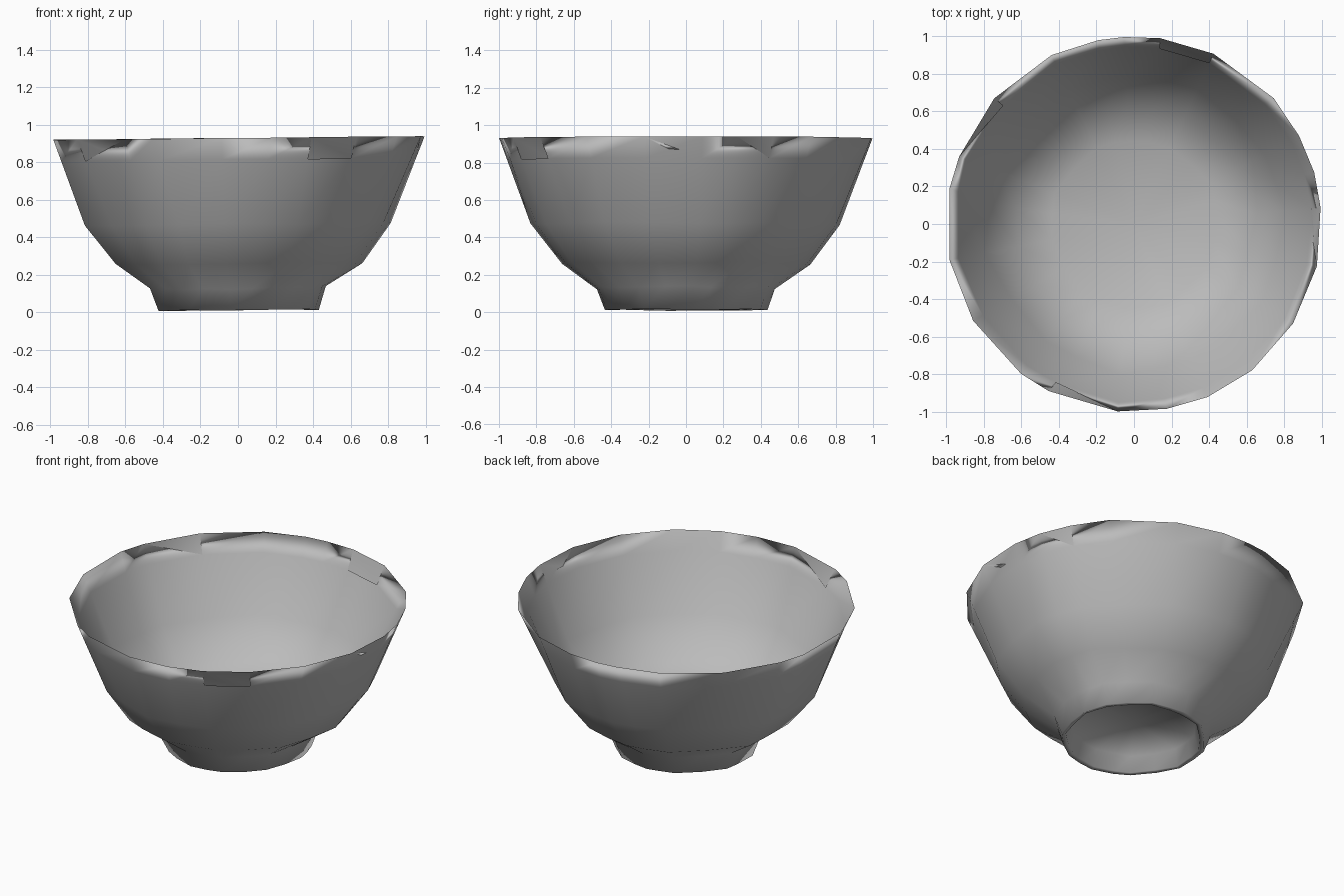
import bpy, bmesh, math, random
from mathutils import Vector

if "Cube" in bpy.data.objects:
    bpy.data.objects.remove(bpy.data.objects["Cube"])

random.seed(4)
clay = bpy.data.materials.new("grey clay")
clay.diffuse_color = (0.5, 0.5, 0.5, 1)
clay.use_nodes = True
clay.node_tree.nodes["Principled BSDF"].inputs["Base Color"].default_value = clay.diffuse_color

# Uneven rim corners, in degrees, counter-clockwise from the right side
ANGLES = [5, 16, 28, 42, 65, 82, 93, 101, 116, 138, 159, 169,
          191, 211, 233, 243, 265, 280, 293, 309, 328, 347]
N = len(ANGLES)


def ring(radius, z, jitter, coarse=0.6):
    """One hand-made ring; every other point is pulled toward its neighbours' chord."""
    pts = []
    for a in ANGLES:
        r = radius * (1 + random.uniform(-jitter, jitter))
        t = math.radians(a)
        x = r * math.cos(t)
        pts.append(Vector((x, r * math.sin(t), z + 0.01 * x + random.uniform(-jitter, jitter) * 0.4)))
    for i in range(1, N, 2):
        pts[i] = pts[i].lerp((pts[i - 1] + pts[(i + 1) % N]) / 2, coarse)
    return pts


def skin(bm, rim, profile, hub_z, chips, inward):
    """Hang a wall from the shared rim; chips lists rim columns left partly open."""
    layers = [ring(*p) for p in profile]
    # Chip line, a quarter of the way down the straight upper wall
    layers.insert(0, [v.co.lerp(p, 0.25) for v, p in zip(rim, layers[0])])
    rings = [rim] + [[bm.verts.new(p) for p in layer] for layer in layers]
    hub = bm.verts.new((0, 0, hub_z))
    faces = []
    for k, (high, low) in enumerate(zip(rings, rings[1:])):
        for i in range(N):
            j = (i + 1) % N
            chip = chips.get(i) if k == 0 else None
            if chip == "left":
                faces.append((low[i], low[j], high[j]))
            elif chip == "right":
                faces.append((low[i], low[j], high[i]))
            elif chip is None:
                faces.append((low[i], low[j], high[j], high[i]))
    for i in range(N):
        faces.append((rings[-1][(i + 1) % N], rings[-1][i], hub))
    for f in faces:
        bm.faces.new(f[::-1] if inward else f).smooth = True


bm = bmesh.new()
rim = [bm.verts.new(p) for p in ring(1.0, 0.93, 0.003, 0)]

# Outer wall, foot ring and hollow under the foot: radius, height, jitter
skin(bm, rim, [
    (0.825, 0.47, 0.015),
    (0.67, 0.26, 0.015),
    (0.475, 0.13, 0.02),
    (0.435, 0.013, 0.012),
    (0.405, 0.015, 0.012),
    (0.385, 0.12, 0.02),
], 0.135, {18: "all", 13: "left", 1: "right"}, False)

# Inner wall and floor
skin(bm, rim, [
    (0.795, 0.48, 0.02),
    (0.645, 0.28, 0.025),
    (0.45, 0.195, 0.025),
], 0.18, {4: "all", 9: "left", 15: "left", 21: "right"}, True)

mesh = bpy.data.meshes.new("bowl")
bm.to_mesh(mesh)
bm.free()
mesh.materials.append(clay)
bpy.context.collection.objects.link(bpy.data.objects.new("bowl", mesh))
